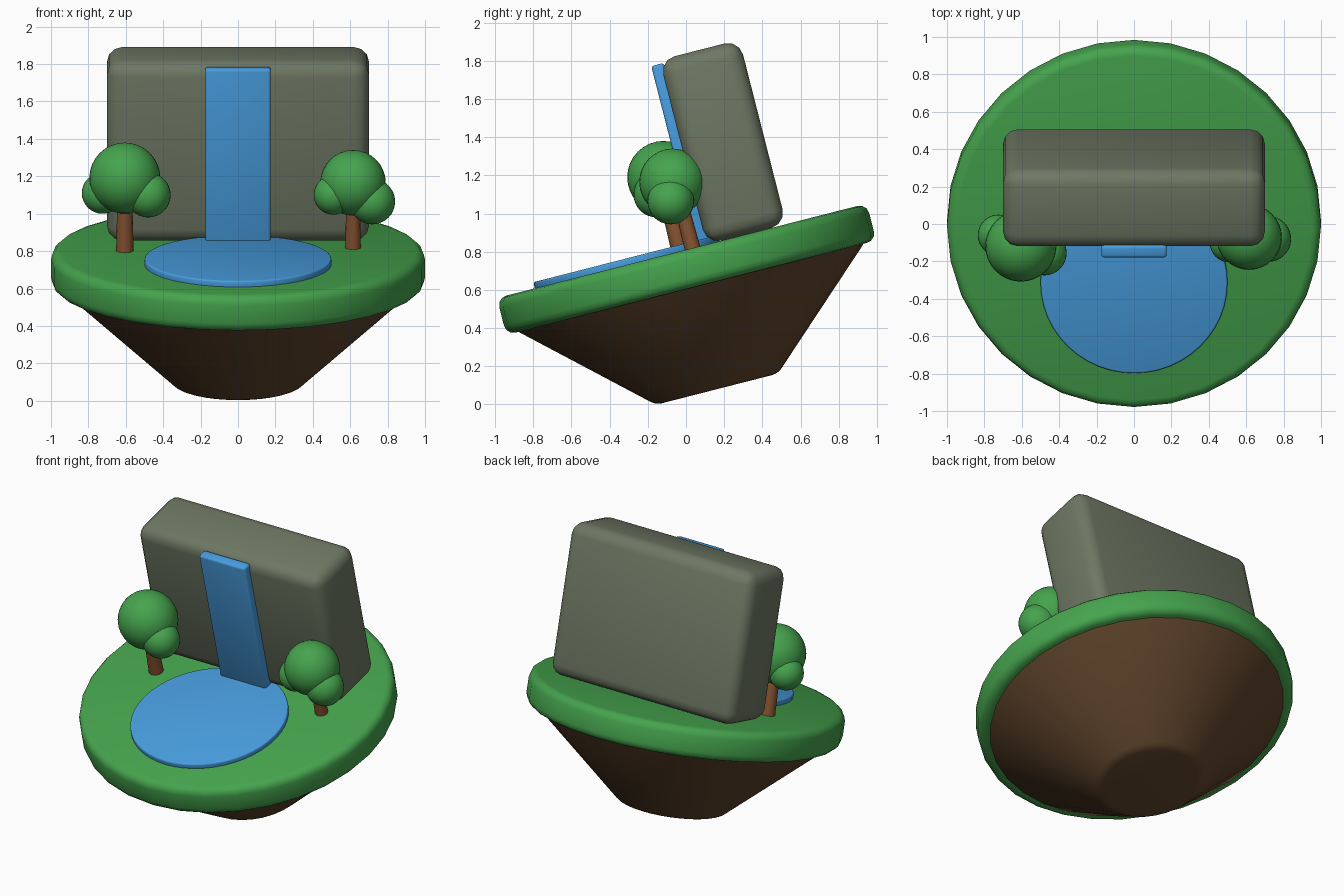
import bpy, math
from mathutils import Matrix, Vector

if "Cube" in bpy.data.objects:
    bpy.data.objects.remove(bpy.data.objects["Cube"])

# The whole island leans back around x
TILT = Matrix.Rotation(0.25, 4, 'X')


def material(name, rgb):
    m = bpy.data.materials.new(name)
    m.diffuse_color = (*rgb, 1)
    m.use_nodes = True
    m.node_tree.nodes["Principled BSDF"].inputs["Base Color"].default_value = m.diffuse_color
    return m


GRASS = material("grass green", (0.06, 0.37, 0.075))
SOIL = material("soil brown", (0.115, 0.058, 0.024))
STONE = material("stone grey", (0.155, 0.185, 0.125))
WATER = material("water blue", (0.065, 0.34, 0.74))
BARK = material("bark brown", (0.25, 0.09, 0.03))


def finish(name, mat, bevel=0, segments=3, tilt=True):
    """Name, colour, tilt, round and smooth the active object."""
    o = bpy.context.object
    o.name = name
    o.data.materials.append(mat)
    bpy.ops.object.transform_apply(location=False, rotation=False, scale=True)
    if bevel:
        b = o.modifiers.new("rounding", 'BEVEL')
        b.width, b.segments = bevel, segments
        b.limit_method, b.angle_limit = 'ANGLE', math.radians(30)
        bpy.ops.object.modifier_apply(modifier="rounding")
    bpy.ops.object.shade_smooth_by_angle(angle=math.radians(35))
    if tilt:
        o.matrix_world = TILT @ Matrix.Translation(o.location)
    return o


def cone(name, mat, r1, r2, x, y, z0, z1, bevel=0, sides=32):
    bpy.ops.mesh.primitive_cone_add(vertices=sides, radius1=r1, radius2=r2, depth=z1 - z0,
                                    location=(x, y, (z0 + z1) / 2))
    return finish(name, mat, bevel)


def box(name, mat, lo, hi, bevel):
    lo, hi = Vector(lo), Vector(hi)
    bpy.ops.mesh.primitive_cube_add(size=1, location=(lo + hi) / 2)
    bpy.context.object.scale = hi - lo
    return finish(name, mat, bevel)


def ball(name, r, x, y, z):
    bpy.ops.mesh.primitive_uv_sphere_add(segments=32, ring_count=16, radius=r, location=(x, y, z))
    return finish(name, GRASS, tilt=False)


# Floating ground
cone("soil_base", SOIL, 0.33, 0.95, 0, 0.177, 0.037, 0.60, 0.03)
cone("grass_disc", GRASS, 1.0, 1.0, 0, 0.178, 0.585, 0.785, 0.05)

# Cliff, waterfall and pond
box("cliff", STONE, (-0.7, 0.312, 0.785), (0.7, 0.743, 1.782), 0.08)
box("waterfall", WATER, (-0.175, 0.262, 0.80), (0.175, 0.33, 1.762), 0.015)
cone("pond", WATER, 0.5, 0.5, 0, -0.117, 0.77, 0.818, 0.01, 48)

# Trees: trunk (radius, x, y) in island space, crown balls (r, x, y, z)
trees = {
    "left": ((0.047, -0.605, 0.17),
             [(0.19, -0.605, -0.118, 1.19), (0.11, -0.725, -0.06, 1.11), (0.12, -0.48, -0.155, 1.10)]),
    "right": ((0.042, 0.615, 0.235),
              [(0.175, 0.615, -0.07, 1.165), (0.105, 0.51, -0.10, 1.10), (0.122, 0.718, -0.08, 1.065)]),
}
for side, ((r, x, y), crown) in trees.items():
    cone(side + "_trunk", BARK, r, r * 0.85, x, y, 0.77, 1.08, 0, 16)
    for i, b in enumerate(crown):
        ball(f"{side}_foliage_{i + 1}", *b)
